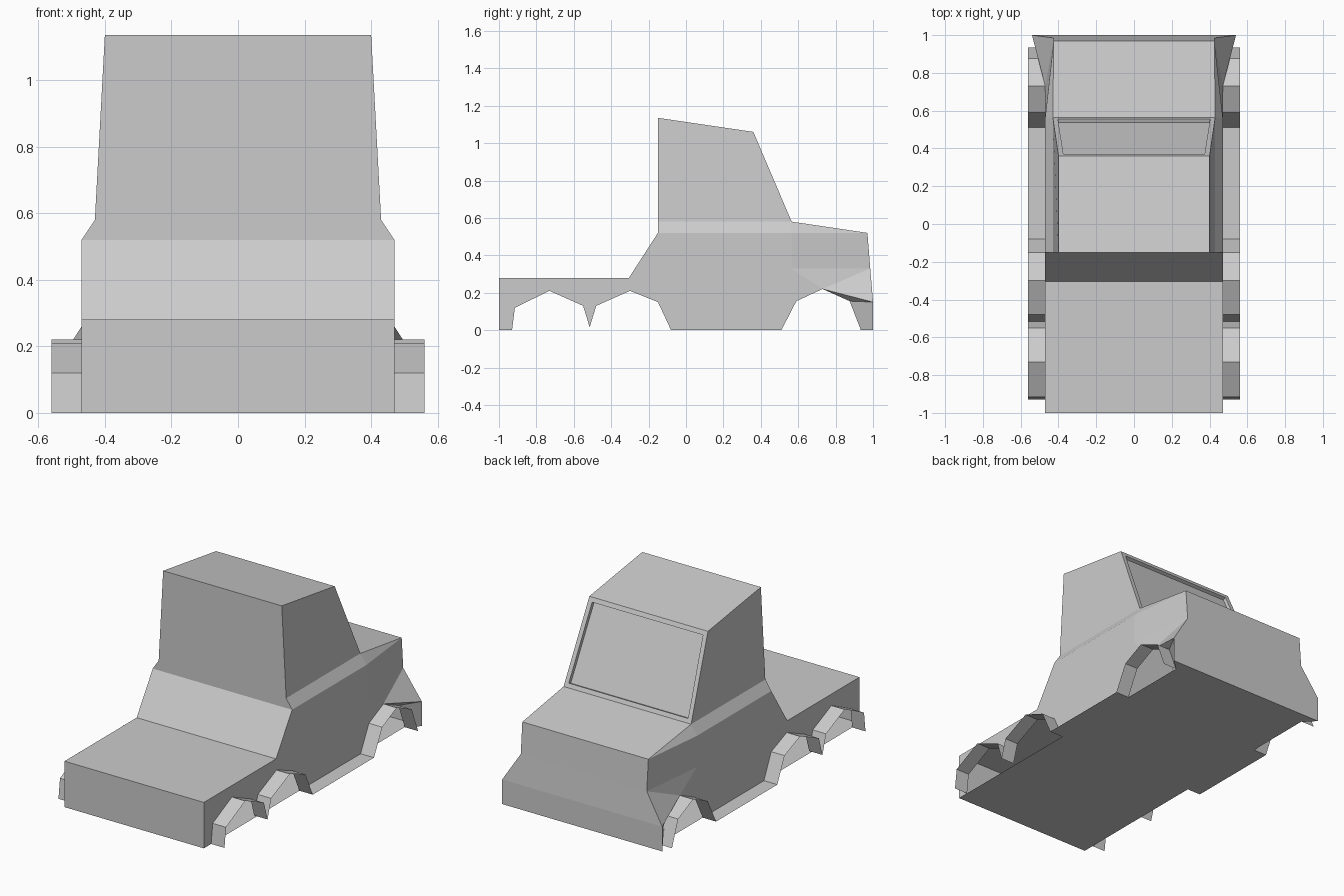
import bpy, bmesh

cube = bpy.data.objects.get("Cube")
if cube:
    bpy.data.objects.remove(cube, do_unlink=True)

# One plain grey paint for the whole model
paint = bpy.data.materials.new("light_grey_paint")
paint.use_nodes = True
grey = (0.6, 0.6, 0.6, 1)
paint.diffuse_color = grey
paint.node_tree.nodes["Principled BSDF"].inputs["Base Color"].default_value = grey


def finish(bm, name):
    mesh = bpy.data.meshes.new(name)
    bm.to_mesh(mesh)
    bm.free()
    mesh.materials.append(paint)
    obj = bpy.data.objects.new(name, mesh)
    bpy.context.collection.objects.link(obj)
    return obj


SIDE = 0.47   # half width of the body
TRIM = 0.56   # outer edge of the running boards

# Fender and running board line, rear to front (y, z)
arch = [(-0.93, 0), (-0.915, 0.12), (-0.73, 0.21), (-0.55, 0.13), (-0.515, 0.015),
        (-0.48, 0.13), (-0.30, 0.21), (-0.15, 0.15), (-0.08, 0), (0.51, 0),
        (0.59, 0.155), (0.73, 0.22), (0.875, 0.155), (0.935, 0)]

# Body outline on the left side
points = {
    "tail_low": (SIDE, -1, 0), "tail_top": (SIDE, -1, 0.28),
    "bed_front": (SIDE, -0.305, 0.28), "belt_rear": (SIDE, -0.15, 0.52),
    "cab_rear": (0.43, -0.15, 0.58), "roof_rear": (0.40, -0.15, 1.135),
    "roof_front": (0.40, 0.36, 1.06), "cowl": (0.43, 0.565, 0.58),
    "hood_front": (0.425, 0.97, 0.52), "grille_low": (0.425, 0.985, 0.33),
    "bumper_top": (0.54, 1, 0.15), "bumper_low": (0.54, 1, 0),
    "floor_front": (SIDE, 0.935, 0),
}
ring = list(points)
points["belt_front"] = (SIDE, 0.565, 0.52)
points["flare_rear"] = (SIDE, 0.565, 0.33)
for i, (y, z) in enumerate(arch[:-1]):
    points[f"arch{i}"] = (SIDE, y, z)

bm = bmesh.new()
left = {k: bm.verts.new(p) for k, p in points.items()}
right = {k: bm.verts.new((-p[0], p[1], p[2])) for k, p in points.items()}

# Panels that run across the body
for a, b in zip(ring, ring[1:] + ring[:1]):
    face = bm.faces.new((left[a], left[b], right[b], right[a]))
    if a == "roof_front":
        windshield = face

# Side panels, the same on both sides
side_panels = [
    ["cab_rear", "roof_rear", "roof_front", "cowl"],
    ["belt_rear", "cab_rear", "cowl", "belt_front"],
    ["belt_front", "cowl", "hood_front"],
    ["flare_rear", "belt_front", "hood_front", "grille_low"],
    ["arch11", "flare_rear", "grille_low"],
    ["arch11", "grille_low", "bumper_top"],
    ["arch12", "arch11", "bumper_top"],
    ["floor_front", "arch12", "bumper_top", "bumper_low"],
    ["tail_low", "tail_top", "bed_front", "belt_rear", "belt_front", "flare_rear"]
    + [f"arch{i}" for i in range(11, -1, -1)],
]
for names in side_panels:
    bm.faces.new([left[n] for n in names])
    bm.faces.new([right[n] for n in reversed(names)])
bmesh.ops.recalc_face_normals(bm, faces=bm.faces)

# Recessed windshield
bmesh.ops.inset_region(bm, faces=[windshield], thickness=0.038)
bmesh.ops.inset_region(bm, faces=[windshield], thickness=0.001, depth=-0.02)
finish(bm, "truck_body")

# Fender and running board strips
for name, sign in (("left_fender_strip", 1), ("right_fender_strip", -1)):
    bm = bmesh.new()
    rows = [[bm.verts.new((sign * x, y, z)) for x in (SIDE, TRIM)] for y, z in arch]
    for (a, b), (c, d) in zip(rows, rows[1:]):
        face = bm.faces.new((a, b, d, c))
        face.normal_update()
        if face.normal.z < 0:
            face.normal_flip()
    finish(bm, name)
